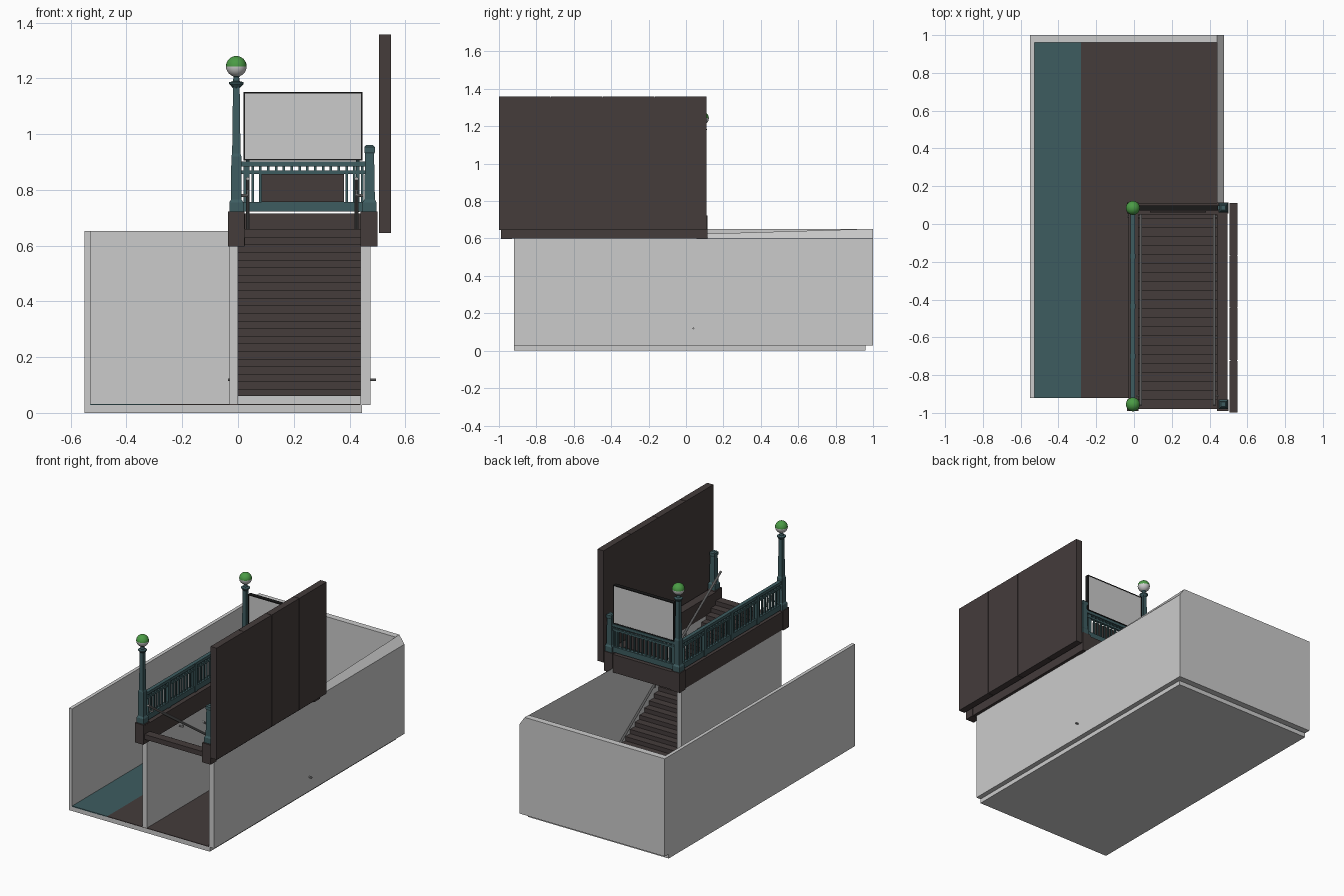
import bpy, bmesh, math
from mathutils import Vector

if "Cube" in bpy.data.objects:
    bpy.data.objects.remove(bpy.data.objects["Cube"])


def mat(name, c):
    m = bpy.data.materials.new(name)
    m.diffuse_color = (*c, 1)
    m.use_nodes = True
    m.node_tree.nodes["Principled BSDF"].inputs["Base Color"].default_value = m.diffuse_color
    return m


GREY = mat("concrete_grey", (0.6, 0.6, 0.6))
DARK = mat("dark_stone", (0.058, 0.045, 0.044))
TEAL = mat("teal_iron", (0.048, 0.108, 0.118))
GREEN = mat("lamp_green", (0.07, 0.33, 0.06))
BLACK = mat("frame_black", (0.01, 0.01, 0.01))
METAL = mat("rail_metal", (0.35, 0.35, 0.35))


def add_box(bm, x0, x1, y0, y1, z0, z1):
    v = bmesh.ops.create_cube(bm, size=1)["verts"]
    for p in v:
        p.co = Vector((x0 if p.co.x < 0 else x1, y0 if p.co.y < 0 else y1, z0 if p.co.z < 0 else z1))
    return v


def finish(name, bm, *mats):
    me = bpy.data.meshes.new(name)
    bmesh.ops.recalc_face_normals(bm, faces=bm.faces)
    bm.to_mesh(me)
    bm.free()
    o = bpy.data.objects.new(name, me)
    bpy.context.collection.objects.link(o)
    for m in mats:
        me.materials.append(m)
    return o


def boxes(name, m, *specs):
    bm = bmesh.new()
    for s in specs:
        add_box(bm, *s)
    return finish(name, bm, m)


def add_rod(bm, a, b, r, n=8):
    a, b = Vector(a), Vector(b)
    d = b - a
    M = d.to_track_quat('Z', 'Y').to_matrix().to_4x4()
    M.translation = (a + b) / 2
    bmesh.ops.create_cone(bm, cap_ends=True, segments=n, radius1=r, radius2=r, depth=d.length, matrix=M)


def add_lathe(bm, cx, cy, prof, n, rot=0.0):
    # stacked rings of n corners following (radius, height) points
    rings = [[bm.verts.new((cx + r * math.cos(rot + 2 * math.pi * i / n),
                            cy + r * math.sin(rot + 2 * math.pi * i / n), z)) for i in range(n)] for r, z in prof]
    for a, b in zip(rings, rings[1:]):
        for i in range(n):
            bm.faces.new((a[i], a[(i + 1) % n], b[(i + 1) % n], b[i]))
    bm.faces.new(rings[0][::-1])
    bm.faces.new(rings[-1])


# Underground box: slab, floor finishes and walls
boxes("floor_slab", GREY, (-0.55, 0.445, -0.92, 0.96, 0, 0.028))
boxes("dark_floor", DARK, (-0.28, 0.44, -0.92, 0.96, 0.026, 0.032))
boxes("teal_floor", TEAL, (-0.53, -0.28, -0.92, 0.96, 0.026, 0.032))
boxes("left_wall", GREY, (-0.55, -0.528, -0.92, 0.96, 0.028, 0.652))
boxes("middle_wall", GREY, (-0.03, 0, -0.92, 0.09, 0.03, 0.6))
boxes("back_wall", GREY, (-0.55, 0.44, 0.96, 1.0, 0.028, 0.652))
bm = bmesh.new()
# right wall: outer top edge slopes down behind the kerb, low under it
add_box(bm, 0.44, 0.476, -0.92, 0.1, 0.028, 0.6)
for v in add_box(bm, 0.44, 0.476, 0.1, 1.0, 0.028, 0.652):
    if v.co.z > 0.5 and (v.co.x > 0.45 or v.co.y < 0.2):
        v.co.z = 0.6 if v.co.x > 0.45 else 0.625
finish("right_wall", bm, GREY)

# Stair flight descending from the front to the back
N = 22
Y0, Y1, Z0, Z1 = -0.98, 0.075, 0.06, 0.66
bm = bmesh.new()
dy, dz = (Y1 - Y0) / N, (Z1 - Z0) / N
for i in range(N):
    y, z = Y0 + i * dy, Z1 - i * dz
    add_box(bm, 0.0, 0.44, y, y + dy * 1.1, z - dz * 1.15 if i < N - 1 else Z0, z)
finish("stair_steps", bm, DARK)

# Stone kerb round the opening with corner plinths
boxes("stone_kerb", DARK, (-0.03, 0.025, -0.98, 0.11, 0.6, 0.715), (0.44, 0.495, -0.98, 0.11, 0.6, 0.715),
      (0.025, 0.44, 0.05, 0.11, 0.6, 0.715))
boxes("corner_plinths", DARK, *[(x - 0.03, x + 0.03, y - 0.03, y + 0.03, 0.597, 0.722)
                                for x in (-0.006, 0.47) for y in (-0.96, 0.085)])

# Tall hoarding beside the stairs: four panels on a base strip
boxes("hoarding_panels", DARK, *[(0.506, 0.549, -0.999 + i * 0.278, -0.999 + (i + 1) * 0.278 - 0.003, 0.645, 1.358)
                                 for i in range(4)])
boxes("hoarding_core", DARK, (0.51, 0.545, -0.998, 0.11, 0.648, 1.355))

# Lamp posts on the left, short posts on the right
S = math.sqrt(2)
for label, y in (("front", -0.955), ("back", 0.085)):
    bm = bmesh.new()
    add_lathe(bm, -0.006, y, [(r * S, z) for r, z in (
        (0.025, 0.72), (0.025, 0.755), (0.019, 0.765), (0.018, 0.92), (0.015, 0.93), (0.012, 1.165),
        (0.014, 1.17))], 4, math.pi / 4)
    add_lathe(bm, -0.006, y, [(0.012, 1.165), (0.026, 1.18), (0.026, 1.186), (0.012, 1.19), (0.01, 1.205),
                              (0.018, 1.212)], 12)
    finish(label + "_lamp_post", bm, TEAL)
    # globe: green upper half, pale lower half
    bm = bmesh.new()
    bmesh.ops.create_uvsphere(bm, u_segments=24, v_segments=16, radius=0.037)
    bmesh.ops.translate(bm, verts=bm.verts, vec=(-0.006, y, 1.243))
    for f in bm.faces:
        f.smooth = True
        f.material_index = 0 if f.calc_center_median().z > 1.243 else 1
    finish(label + "_lamp_globe", bm, GREEN, GREY)
    bm = bmesh.new()
    add_lathe(bm, 0.472, y, [(r * S, z) for r, z in (
        (0.025, 0.72), (0.025, 0.755), (0.019, 0.765), (0.016, 0.93), (0.019, 0.935), (0.019, 0.953),
        (0.012, 0.96))], 4, math.pi / 4)
    finish(label + "_short_post", bm, TEAL)


# Iron railings along the left and the back
def railing(name, along_y, fixed, a, b, count, mids):
    bm = bmesh.new()

    def put(c, half, t, z0, z1):
        if along_y:
            add_box(bm, fixed - t, fixed + t, c - half, c + half, z0, z1)
        else:
            add_box(bm, c - half, c + half, fixed - t, fixed + t, z0, z1)
    mid, half = (a + b) / 2, (b - a) / 2
    for t, z0, z1 in ((0.012, 0.722, 0.757), (0.008, 0.857, 0.87), (0.012, 0.884, 0.902)):
        put(mid, half, t, z0, z1)
    for i in range(count):
        c = a + (i + 0.5) * (b - a) / count
        put(c, 0.0045, 0.0045, 0.75, 0.89)
    for c in mids:
        put(c, 0.012, 0.015, 0.72, 0.9)
    finish(name, bm, TEAL)


railing("left_railing", True, -0.006, -0.94, 0.07, 36, (-0.7, -0.435, -0.17))
railing("back_railing", False, 0.085, 0.01, 0.46, 16, ())
boxes("railing_plate", DARK, (0.085, 0.38, 0.062, 0.07, 0.757, 0.857))

# Blank sign board with a thin black frame above the back railing
boxes("sign_board", GREY, (0.024, 0.441, 0.074, 0.096, 0.91, 1.146))
boxes("sign_frame", BLACK, (0.019, 0.0245, 0.072, 0.098, 0.905, 1.151), (0.4405, 0.446, 0.072, 0.098, 0.905, 1.151),
      (0.019, 0.446, 0.072, 0.098, 0.905, 0.9105), (0.019, 0.446, 0.072, 0.098, 1.1455, 1.151))
boxes("sign_struts", TEAL, *[(x - 0.006, x + 0.006, 0.08, 0.09, 0.72, 0.91) for x in (0.035, 0.43)])

# Sloping handrails with wall brackets
bm = bmesh.new()
for x, s in ((0.035, -1), (0.425, 1)):
    top, bot = Vector((x, -0.96, 0.84)), Vector((x, 0.06, 0.13))
    add_rod(bm, top, bot, 0.007, 10)
    for t in (0.05, 0.35, 0.65, 0.98):
        p = top.lerp(bot, t)
        q = p - Vector((0, 0, 0.025))
        add_rod(bm, p, q, 0.004)
        reach = 0.07 if t > 0.9 else 0.025
        add_rod(bm, q, q + Vector((s * reach, 0, 0)), 0.005)
finish("handrails", bm, METAL)
